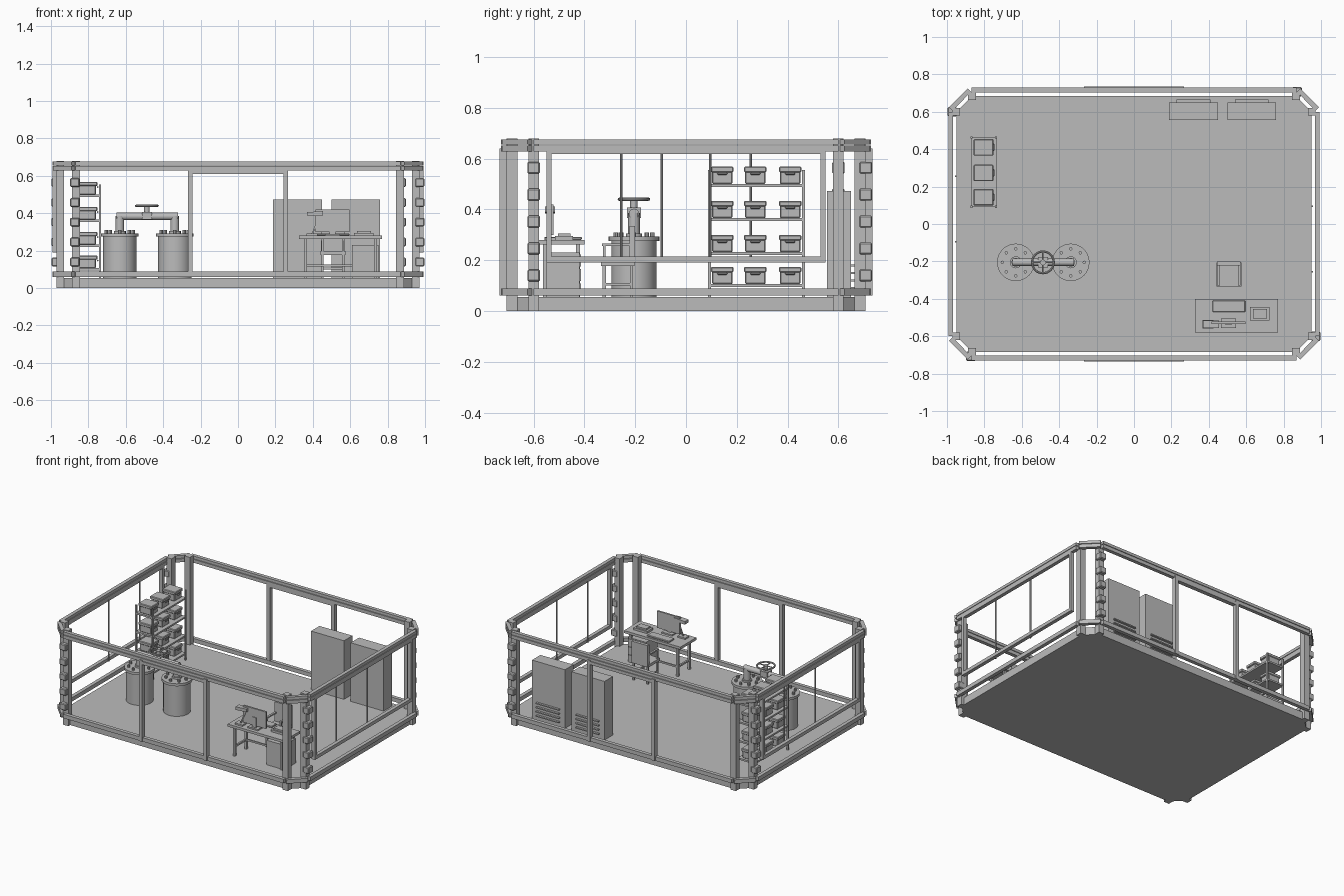
import bpy, bmesh, math
from mathutils import Vector, Matrix

cube = bpy.data.objects.get("Cube")
if cube:
    bpy.data.objects.remove(cube, do_unlink=True)

grey = bpy.data.materials.new("neutral_grey")
grey.use_nodes = True
grey.diffuse_color = (0.5, 0.5, 0.5, 1)
grey.node_tree.nodes["Principled BSDF"].inputs["Base Color"].default_value = (0.5, 0.5, 0.5, 1)


class Part:
    """Collects simple solids into one named object."""

    def __init__(self, name):
        self.name, self.bm = name, bmesh.new()

    def box(self, x0, x1, y0, y1, z0, z1):
        m = Matrix.Translation(((x0 + x1) / 2, (y0 + y1) / 2, (z0 + z1) / 2))
        m = m @ Matrix.Diagonal((x1 - x0, y1 - y0, z1 - z0, 1))
        bmesh.ops.create_cube(self.bm, size=1, matrix=m)
        return self

    def block(self, x, y, z, w, d, h):
        return self.box(x - w / 2, x + w / 2, y - d / 2, y + d / 2, z - h / 2, z + h / 2)

    def bar(self, a, b, w, h):
        a, b = Vector(a), Vector(b)
        d = b - a
        m = Matrix.Translation((a + b) / 2) @ d.to_track_quat('X', 'Z').to_matrix().to_4x4()
        bmesh.ops.create_cube(self.bm, size=1, matrix=m @ Matrix.Diagonal((d.length, w, h, 1)))
        return self

    def rod(self, a, b, r, sides=12):
        a, b = Vector(a), Vector(b)
        d = b - a
        m = Matrix.Translation((a + b) / 2) @ d.to_track_quat('Z', 'Y').to_matrix().to_4x4()
        bmesh.ops.create_cone(self.bm, cap_ends=True, segments=sides, radius1=r, radius2=r,
                              depth=d.length, matrix=m)
        return self

    def done(self, smooth=False, bevel=0):
        mesh = bpy.data.meshes.new(self.name)
        self.bm.to_mesh(mesh)
        self.bm.free()
        mesh.materials.append(grey)
        ob = bpy.data.objects.new(self.name, mesh)
        bpy.context.collection.objects.link(ob)
        if bevel:
            mod = ob.modifiers.new("Bevel", 'BEVEL')
            mod.width, mod.segments = bevel, 1
        if smooth:
            bpy.ops.object.select_all(action='DESELECT')
            ob.select_set(True)
            bpy.context.view_layer.objects.active = ob
            bpy.ops.object.shade_smooth_by_angle(angle=math.radians(35))
        return ob


FLOOR = 0.055
SIGNS = (-1, 1)

# Floor slab with chamfered corners
bm = bmesh.new()
outline = [(-.95, -.6), (-.865, -.685), (.865, -.685), (.95, -.6),
           (.95, .6), (.865, .685), (-.865, .685), (-.95, .6)]
face = bm.faces.new([bm.verts.new((x, y, 0)) for x, y in outline])
top = bmesh.ops.extrude_face_region(bm, geom=[face])
bmesh.ops.translate(bm, vec=(0, 0, FLOOR), verts=[v for v in top["geom"] if isinstance(v, bmesh.types.BMVert)])
bmesh.ops.recalc_face_normals(bm, faces=bm.faces)
slab = Part("floor_slab")
slab.bm.free()
slab.bm = bm
slab.done()

# Corner posts, with stacked blocks on one post of each corner
posts, teeth = Part("corner_posts"), Part("post_blocks")
for sx in SIGNS:
    for sy in SIGNS:
        posts.block(sx * .866, sy * .685, .34, .042, .042, .68)
        posts.block(sx * .95, sy * .6, .34, .042, .042, .68)
        for i in range(5):
            z = .14 + i * .106
            if sx == sy:
                teeth.block(sx * .872, sy * .708, z, .05, .05, .047)
            else:
                teeth.block(sx * .972, sy * .6, z, .048, .05, .047)
posts.done()
teeth.done(bevel=.005)

# Perimeter rails: a double rail on top and one at the floor
rails = Part("perimeter_rails")
for z, h in ((.666, .02), (.64, .024), (.074, .028)):
    for s in SIGNS:
        rails.bar((-.87, s * .716, z), (.87, s * .716, z), .026, h)
        rails.bar((s * .98, -.6, z), (s * .98, .6, z), .026, h)
        for t in SIGNS:
            rails.bar((s * .98, t * .615, z), (s * .88, t * .716, z), .026, h)
rails.done()

# Door frames in the long walls, window frames in the short walls
doors, windows = Part("door_frames"), Part("window_frames")
for s in SIGNS:
    for x in (-.255, .255):
        doors.block(x, s * .72, .35, .026, .03, .58)
    doors.block(0, s * .72, .622, .53, .03, .022)
    for y in (-.54, .54):
        windows.block(s * .98, y, .41, .026, .02, .43)
    windows.block(s * .98, 0, .203, .026, 1.1, .024)
    windows.block(s * .98, 0, .625, .026, 1.1, .012)
    for y in (-.255, .095):
        windows.rod((s * .953, s * y, .2), (s * .953, s * y, .635), .005, 8)
doors.done()
windows.done()

# Two bolted tanks
for name, cx in (("right_tank", -.632), ("left_tank", -.338)):
    cy = -.205
    tank = Part(name)
    tank.rod((cx, cy, FLOOR), (cx, cy, .28), .089, 32)
    tank.rod((cx, cy, .275), (cx, cy, .293), .1, 32)
    for i in range(8):
        a = math.tau * i / 8
        x, y = cx + .072 * math.cos(a), cy + .072 * math.sin(a)
        tank.rod((x, y, .29), (x, y, .31), .009, 8)
    tank.rod((cx, cy, .29), (cx, cy, .305), .032, 16)
    tank.done(smooth=True)

# Pipe bridging the tanks, with a hand wheel
pipe = Part("bridge_pipe")
for x in (-.632, -.338):
    pipe.rod((x, -.205, .29), (x, -.205, .385), .023, 16)
pipe.rod((-.65, -.205, .383), (-.32, -.205, .383), .02, 16)
pipe.block(-.487, -.205, .387, .055, .055, .04)
pipe.rod((-.487, -.205, .4), (-.487, -.205, .445), .015)
for i in range(4):
    a = math.tau * i / 4
    pipe.rod((-.487, -.205, .44), (-.487 + .06 * math.cos(a), -.205 + .06 * math.sin(a), .44), .004, 8)
pipe.done(smooth=True)
bpy.ops.mesh.primitive_torus_add(location=(-.487, -.205, .44), major_radius=.058, minor_radius=.006,
                                 major_segments=32, minor_segments=8)
wheel = bpy.context.object
wheel.name = "hand_wheel"
wheel.data.materials.append(grey)
bpy.ops.object.shade_smooth_by_angle()

# Shelf rack with rows of lidded boxes
rack, boxes = Part("shelf_rack"), Part("storage_boxes")
for y in (.092, .462):
    for x in (-.868, -.738):
        rack.block(x, y, .305, .01, .012, .5)
for z in (.102, .228, .362, .496):
    rack.box(-.87, -.736, .09, .466, z - .008, z + .004)
    for y in (.143, .273, .41):
        boxes.box(-.85, -.76, y - .04, y + .04, z + .004, z + .055)
        boxes.box(-.857, -.752, y - .044, y + .044, z + .05, z + .072)
        boxes.block(-.75, y, z + .045, .008, .04, .01)
rack.done()
boxes.done(bevel=.004)

# Two cabinets with louvred backs
for name, x in (("right_cabinet", .318), ("left_cabinet", .63)):
    cab = Part(name)
    cab.box(x - .13, x + .13, .555, .65, FLOOR, .473)
    for i in range(4):
        z = .09 + i * .03
        cab.bar((x - .09, .655, z), (x + .09, .655, z), .02, .008)
    cab.done()

# Desk with drawer unit
desk = Part("desk")
desk.box(.325, .77, -.58, -.4, .262, .28)
for y in (-.555, -.425):
    for x in (.362, .735):
        desk.block(x, y, .16, .016, .016, .21)
desk.box(.36, .74, -.43, -.42, .115, .127)
for x in (.362, .735):
    desk.box(x - .006, x + .006, -.555, -.425, .115, .127)
desk.done()
drawers = Part("drawer_unit").box(.61, .75, -.55, -.42, FLOOR, .23)
for i in range(3):
    drawers.block(.68, -.417, .085 + i * .057, .125, .008, .048)
drawers.done()

# Desk equipment
screen = Part("monitor").box(.415, .595, -.535, -.522, .3, .42)
screen.block(.505, -.535, .32, .03, .012, .08).block(.505, -.53, .285, .08, .05, .01)
screen.done()
Part("keyboard").box(.42, .595, -.47, -.41, .28, .292).done(bevel=.003)
phone = Part("desk_tray").box(.62, .725, -.515, -.445, .28, .295)
phone.box(.635, .71, -.505, -.455, .295, .306).done()
lamp = Part("desk_lamp").block(.395, -.535, .285, .06, .045, .012)
lamp.bar((.395, -.535, .285), (.44, -.535, .39), .008, .008)
lamp.bar((.455, -.535, .4), (.37, -.535, .395), .04, .022).done()

# Chair facing the desk
chair = Part("chair").box(.44, .575, -.335, -.205, .178, .197)
chair.box(.445, .57, -.222, -.2, .18, .335)
for x in (.452, .563):
    for y in (-.322, -.215):
        chair.block(x, y, .12, .012, .012, .13)
    chair.box(x - .005, x + .005, -.322, -.215, .1, .11)
    chair.box(x - .007, x + .007, -.33, -.205, .255, .265)
    chair.block(x, -.322, .225, .01, .01, .065)
chair.box(.452, .563, -.22, -.21, .1, .11)
chair.done()
